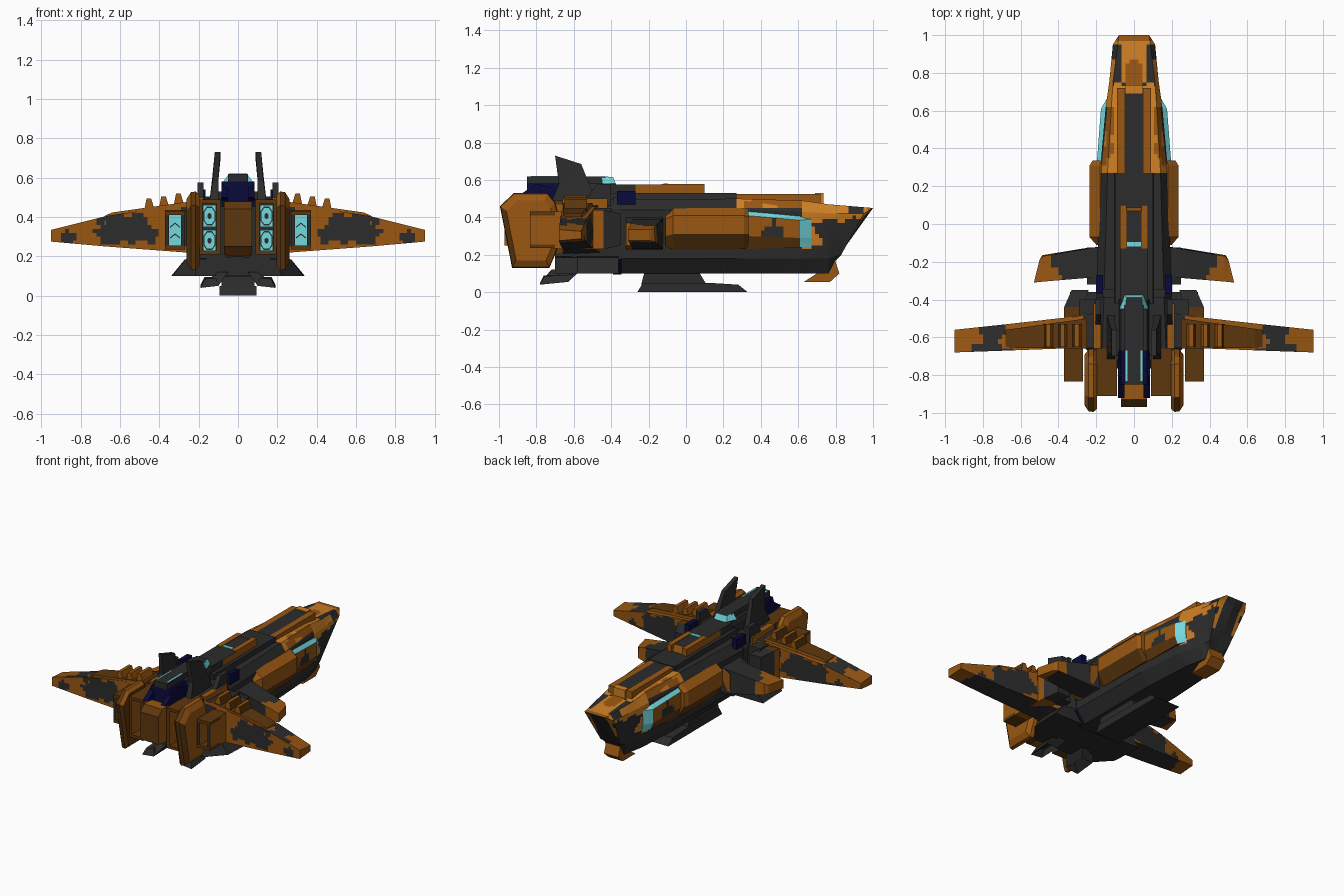
import bpy, bmesh
from mathutils import Vector, noise

if "Cube" in bpy.data.objects:
    bpy.data.objects.remove(bpy.data.objects["Cube"])

COLOURS = {
    "charcoal": (0.025, 0.025, 0.025), "brown": (0.32, 0.095, 0.006),
    "orange": (0.63, 0.215, 0.018), "dark_brown": (0.11, 0.038, 0.004),
    "cyan": (0.17, 0.70, 0.74), "navy": (0.003, 0.003, 0.045),
}
NAMES = list(COLOURS)
MATS = []
for n, c in COLOURS.items():
    m = bpy.data.materials.new(n)
    m.diffuse_color = (*c, 1)
    m.use_nodes = True
    m.node_tree.nodes["Principled BSDF"].inputs["Base Color"].default_value = m.diffuse_color
    MATS.append(m)


def loft(name, rings, colour, rule=None, grid=None):
    """Skin equal rings into a half part, colour it, and mirror it across x."""
    bm = bmesh.new()
    vs = [[bm.verts.new(p) for p in r] for r in rings]
    k = len(rings[0])
    for a, b in zip(vs, vs[1:]):
        for i in range(k):
            bm.faces.new((a[i], a[(i + 1) % k], b[(i + 1) % k], b[i]))
    bm.faces.new(vs[0])
    bm.faces.new(vs[-1][::-1])
    bmesh.ops.recalc_face_normals(bm, faces=bm.faces[:])
    inner = [f for f in bm.faces if all(abs(v.co.x) < 1e-5 for v in f.verts)]
    bmesh.ops.delete(bm, geom=inner, context='FACES')
    # grid cuts give the blocky camouflage edges
    for axis, lo, hi, step in grid or []:
        no = Vector((axis == 'x', axis == 'y', axis == 'z'))
        t = lo
        while t < hi:
            bmesh.ops.bisect_plane(bm, geom=bm.verts[:] + bm.edges[:] + bm.faces[:],
                                   plane_co=no * t, plane_no=no)
            t += step
    bm.normal_update()
    for f in bm.faces:
        col = rule(f.calc_center_median(), f.normal) if rule else colour
        f.material_index = NAMES.index(col or colour)
    me = bpy.data.meshes.new(name)
    bm.to_mesh(me)
    bm.free()
    for m in MATS:
        me.materials.append(m)
    ob = bpy.data.objects.new(name, me)
    bpy.context.collection.objects.link(ob)
    ob.modifiers.new("mirror", 'MIRROR').use_axis = (True, False, False)
    return ob


def along_y(name, pts, y0, y1, colour, **kw):
    return loft(name, [[(x, y, z) for x, z in pts] for y in (y0, y1)], colour, **kw)


def along_x(name, pts, x0, x1, colour, **kw):
    return loft(name, [[(x, y, z) for y, z in pts] for x in (x0, x1)], colour, **kw)


def box(name, x0, x1, y0, y1, z0, z1, colour, **kw):
    return along_y(name, [(x0, z0), (x1, z0), (x1, z1), (x0, z1)], y0, y1, colour, **kw)


def blotch(c, s=11):
    return noise.noise(Vector((c.x * s, c.y * s * 0.7, c.z * s)))


dark_end = lambda c, n: "dark_brown" if n.y < -.5 else None


# ---- main hull, with camouflaged nose
def hull_ring(y, wb, zb, wl, zl, wm, zm, wt, zt):
    return [(0, y, zb), (wb, y, zb), (wl, y, zl), (wm, y, zm), (wt, y, zt), (0, y, zt)]


def hull_rule(c, n):
    b = 0.05 * blotch(c, 15)
    if c.y > 0.62 and c.z > 0.23:
        if n.z > 0.5:  # nose deck: orange tip, brown centre, grey cheeks
            if c.x > .048 + b and .74 < c.y + b < .95:
                return "charcoal"
            return "brown" if c.x < .045 and c.y + b < .86 or c.y > .975 else "orange"
        if n.z < -0.3:  # slanted prow
            return "orange" if abs(c.x - .075) < .022 + b and c.z > .27 else "charcoal"
        return "orange" if c.y + 2 * b < 0.70 or c.z + b > 0.375 else "charcoal"
    if 0.27 < c.y and c.x > 0.05 and c.z > 0.45:
        return "orange" if n.z > .3 and blotch(c) > -0.35 else "brown"
    return "charcoal"


nose = [(0, 0.80, 0.17), (0.05, 0.80, 0.17), (0.075, 0.83, 0.20),
        (0.112, 0.95, 0.42), (0.08, 1.0, 0.45), (0, 1.0, 0.45)]
loft("hull", [hull_ring(-0.66, .10, .12, .19, .19, .22, .44, .17, .49),
              hull_ring(-0.42, .11, .10, .18, .18, .20, .44, .16, .495),
              hull_ring(0.28, .11, .10, .17, .18, .18, .44, .14, .50),
              hull_ring(0.62, .09, .10, .14, .18, .15, .43, .12, .49),
              hull_ring(0.76, .06, .10, .10, .18, .13, .42, .11, .47), nose],
     "charcoal", rule=hull_rule, grid=[('y', 0.27, 1, 0.02), ('x', 0.025, .2, 0.02), ('z', 0.23, 0.46, 0.02)])
loft("collar", [hull_ring(y, .12, .095, .185, .175, .20, .445, .165, .505) for y in (-0.39, -0.345)], "charcoal",
     rule=lambda c, n: "navy" if c.z < .17 and n.z > -.9 and abs(n.y) < .5 else None)

# ---- spine
top_grey = lambda c, n: "charcoal" if n.z > 0.8 and c.x < 0.05 else None
box("fore_spine", 0, .09, 0.07, 0.72, .45, .525, "brown", rule=top_grey, grid=[('x', .05, .06, 1)])
along_y("mid_spine_base", [(0, .45), (.11, .45), (.10, .53), (0, .53)], -0.42, 0.27, "charcoal")
along_x("mid_spine", [(-.40, .5), (.10, .5), (.07, .575), (-.40, .575)], 0, .075, "brown",
        rule=lambda c, n: "charcoal" if n.z > 0.8 or c.y < -0.27 else None, grid=[('y', -.27, -.26, 1)])
box("spine_rail", .04, .075, -0.13, 0.10, .50, .579, "brown")
box("spine_light", 0, .036, -0.12, -0.095, .56, .58, "cyan")
box("spine_bow_plate", 0, .045, .69, .735, .45, .53, "orange")
box("hull_sensor", .165, .20, -0.37, -0.27, .47, .54, "navy")

# ---- rear dorsal tower
along_y("tower_base", [(0, .45), (.085, .45), (.08, .55), (.07, .58), (0, .58)], -0.85, -0.40, "navy",
        rule=lambda c, n: "charcoal" if c.y > -0.67 else None, grid=[('y', -.67, -.66, 1)])
box("tower_cap", 0, .05, -0.85, -0.43, .57, .618, "charcoal")
loft("tower_window", [[(0, -.45, .57), (.075, -.45, .58), (.045, -.45, .62), (0, -.45, .62)],
                      [(0, -.375, .57), (.05, -.375, .58), (.04, -.39, .615), (0, -.39, .615)]], "cyan",
     rule=lambda c, n: "charcoal" if n.z > 0.8 else None)
box("tower_light_strip", .034, .046, -0.83, -0.67, .612, .621, "cyan")
along_x("tower_thruster", [(-.92, .50), (-.78, .47), (-.68, .55), (-.80, .58)], .05, .085, "navy")

# ---- vertical fins
loft("tail_fin", [[(.10, -.72, .48), (.10, -.48, .48), (.145, -.48, .48), (.145, -.72, .48)],
                  [(.10, -.68, .58), (.10, -.53, .61), (.13, -.53, .61), (.13, -.68, .58)],
                  [(.09, -.70, .73), (.09, -.56, .685), (.118, -.56, .685), (.118, -.70, .73)]], "charcoal")
along_x("small_fin", [(-.56, .46), (-.40, .46), (-.40, .575), (-.48, .575)], .175, .205, "charcoal")
box("shoulder_strip", .175, .215, -.66, -.42, .45, .50, "brown")

# ---- side armour and cockpit glass
sec = lambda y, a, b, z0, z1, z2, z3: [(.12, y, z0), (a, y, z0), (b, y, z1), (b, y, z2), (a, y, z3), (.12, y, z3)]
loft("side_armour", [sec(-.11, .175, .20, .24, .30, .39, .43), sec(-.07, .18, .235, .23, .31, .41, .45),
                     sec(.31, .18, .235, .23, .31, .41, .45), sec(.335, .175, .22, .24, .31, .40, .44)], "brown",
     rule=lambda c, n: "dark_brown" if n.z < -.3 else None)


def glass_rule(c, n):
    if c.y > 0.62 or (n.z > 0.35 and c.z > 0.37):
        return "cyan"
    if n.z < -.3:
        return "dark_brown"
    return "charcoal" if blotch(c, 9) > 0.2 else "brown"


loft("cockpit_side", [[(.12, .32, .23), (.17, .32, .23), (.197, .32, .30), (.197, .32, .41), (.16, .32, .45)],
                      [(.10, .61, .24), (.155, .61, .24), (.175, .61, .29), (.175, .61, .385), (.145, .61, .41)],
                      [(.09, .67, .24), (.13, .67, .24), (.138, .67, .29), (.14, .67, .39), (.12, .67, .40)]],
     "brown", rule=glass_rule, grid=[('y', .32, .62, .02), ('z', .25, .37, .02)])

# ---- canard wings


def canard_rule(c, n):
    return "brown" if c.x > 0.43 + 0.1 * blotch(c) and (n.z > -0.5 or c.x > .47) else "charcoal"


loft("canard", [[(.15, -.28, .23), (.15, -.12, .23), (.15, -.12, .40), (.15, -.28, .40)],
                [(.24, -.285, .23), (.24, -.125, .23), (.24, -.13, .39), (.24, -.285, .39)],
                [(.48, -.305, .27), (.485, -.165, .27), (.48, -.17, .345), (.48, -.305, .345)],
                [(.53, -.31, .275), (.50, -.19, .275), (.50, -.19, .335), (.53, -.31, .335)]],
     "charcoal", rule=canard_rule, grid=[('x', .36, .52, .02), ('y', -.29, -.14, .02)])
along_y("canard_root", [(.15, .22), (.25, .25), (.25, .37), (.15, .42)], -.32, -.125, "brown",
        rule=lambda c, n: "charcoal" if n.z > .3 else None)

# ---- main wings


def wing_rule(c, n):
    b = blotch(c, 14)
    if n.z > 0.5:
        return "charcoal" if .67 < c.x + .1 * b < .83 or c.x < .24 else "brown"
    if n.z < -0.6:
        return "brown" if c.x > 0.84 + 0.05 * b else "charcoal"
    if .40 < c.x + .12 * b < .69:
        return "charcoal" if .26 + .03 * b < c.z < .41 + .03 * b else "brown"
    return "charcoal" if b > .2 and c.x > .36 else "brown"


wing_sec = lambda x, y0, y1, z0, z1: [(x, y0, z0), (x, y1, z0 + .01), (x, y1, z1 - .01), (x, y0, z1)]
loft("main_wing", [wing_sec(.17, -.66, -.46, .20, .48), wing_sec(.27, -.655, -.485, .22, .465),
                   wing_sec(.67, -.67, -.53, .25, .405), wing_sec(.95, -.68, -.56, .275, .335)],
     "brown", rule=wing_rule, grid=[('x', .30, .95, .02), ('z', .24, .45, .02), ('y', -.66, -.53, .025)])
loft("wing_panel", [[(x, y0, z - .03), (x, y1, z - .03), (x, y1, z), (x, y0, z)]
                    for x, y0, y1, z in ((.25, -.66, -.50, .478), (.64, -.655, -.555, .423),
                                         (.68, -.65, -.56, .405))], "dark_brown",
     rule=lambda c, n: None if n.z > .5 else "brown")
for i, (x, z) in enumerate(((.27, .52), (.345, .505), (.42, .495))):
    along_y(f"wing_slat_{i}", [(x, z - .07), (x + .06, z - .075), (x + .045, z), (x + .022, z)],
            -.65, -.53, "brown", rule=lambda c, n: "dark_brown" if n.x > .5 else None)


# ---- recessed engine shells: four plates around a glowing back plate
def shell(name, x0, x1, y0, y1, z0, z1, t, rule=None):
    box(name + "_top", x0, x1, y0, y1, z1 - t, z1, "dark_brown")
    box(name + "_bottom", x0, x1, y0, y1, z0, z0 + t, "dark_brown")
    box(name + "_inner_wall", x0, x0 + t, y0, y1, z0 + t, z1 - t, "brown", rule=rule)
    box(name + "_outer_wall", x1 - t, x1, y0, y1, z0 + t, z1 - t, "brown", rule=rule)


# ---- under-wing nacelles
shell("nacelle_shell", .27, .37, -.835, -.70, .235, .43, .02,
      rule=lambda c, n: "charcoal" if n.y < -.9 else None)
loft("nacelle", [[(a, y, z0), (b, y, z0), (b, y, z1), (a, y, z1)] for y, a, b, z0, z1 in
                 ((-.72, .27, .37, .235, .43), (-.44, .27, .37, .23, .44), (-.35, .24, .33, .25, .42))], "brown",
     rule=lambda c, n: "charcoal" if c.y > -.42 else "dark_brown" if n.z > .9 else "brown")
box("nacelle_glow", .287, .353, -.728, -.718, .255, .41, "cyan")
for i in range(2):
    z = .29 + i * .055
    along_y(f"nacelle_chevron_{i}", [(.295, z), (.32, z + .02), (.345, z), (.345, z + .007),
                                     (.32, z + .027), (.295, z + .007)], -.735, -.727, "charcoal")
box("nacelle_pylon", .18, .29, -.66, -.40, .25, .45, "charcoal")

# ---- main engines
along_x("engine_core", [(-.97, .25), (-.64, .20), (-.64, .48), (-.93, .48), (-.97, .44)], 0, .07, "brown", rule=dark_end)
shell("engine_shell", .09, .20, -.91, -.66, .21, .49, .02, rule=dark_end)
box("engine_backing", .06, .20, -.70, -.60, .19, .485, "charcoal")
for i, z in enumerate((.28, .405)):
    box(f"engine_glow_{i}", .112, .178, -.708, -.698, z - .055, z + .055, "cyan")
    for nm, r, y, col in (("rim", 1, -.713, "charcoal"), ("disc", .86, -.718, "cyan"), ("hub", .3, -.723, "charcoal")):
        octo = [(.145 + r * px * .03, z + r * pz * .048) for px, pz in
                ((-.45, -1), (.45, -1), (1, -.5), (1, .5), (.45, 1), (-.45, 1), (-1, .5), (-1, -.5))]
        along_y(f"engine_{nm}_{i}", octo, y, y + .008, col)
fairing = [(-.93, .13), (-.73, .13), (-.70, .20), (-.66, .32), (-.70, .48), (-.74, .53), (-.92, .53), (-.995, .46)]
loft("engine_fairing", [[(x, -.82 + (y + .82) * s, .33 + (z - .33) * s) for y, z in fairing]
                        for x, s in ((.195, .90), (.215, 1), (.24, .98), (.262, .80))], "brown",
     rule=lambda c, n: "dark_brown" if n.y < -.5 or n.x < -.9 else None)

# ---- belly: rear plates, tail skids, keel and chin
loft("belly_plate", [[(0, y, .10), (x1, y, .10), (x0, y, .185), (0, y, .20)]
                     for y, x0, x1 in ((-.70, .20, .22), (-.58, .27, .33), (-.36, .27, .34))], "charcoal")
loft("tail_skid", [[(.05, -.72, .12), (.05, -.56, .12), (.10, -.56, .12), (.10, -.72, .12)],
                   [(.10, -.78, .05), (.10, -.63, .055), (.19, -.63, .055), (.19, -.78, .04)],
                   [(.11, -.76, .09), (.11, -.60, .095), (.17, -.60, .095), (.17, -.76, .085)]], "charcoal")
along_x("keel", [(-.24, .04), (.11, .04), (.02, .19), (-.20, .19)], 0, .085, "charcoal")
along_x("keel_foot", [(-.26, 0), (.33, 0), (.28, .04), (.12, .05), (-.23, .05)], 0, .095, "charcoal")
along_x("chin", [(.63, .055), (.77, .055), (.82, .10), (.79, .19), (.70, .19), (.70, .10)], 0, .055, "brown")
